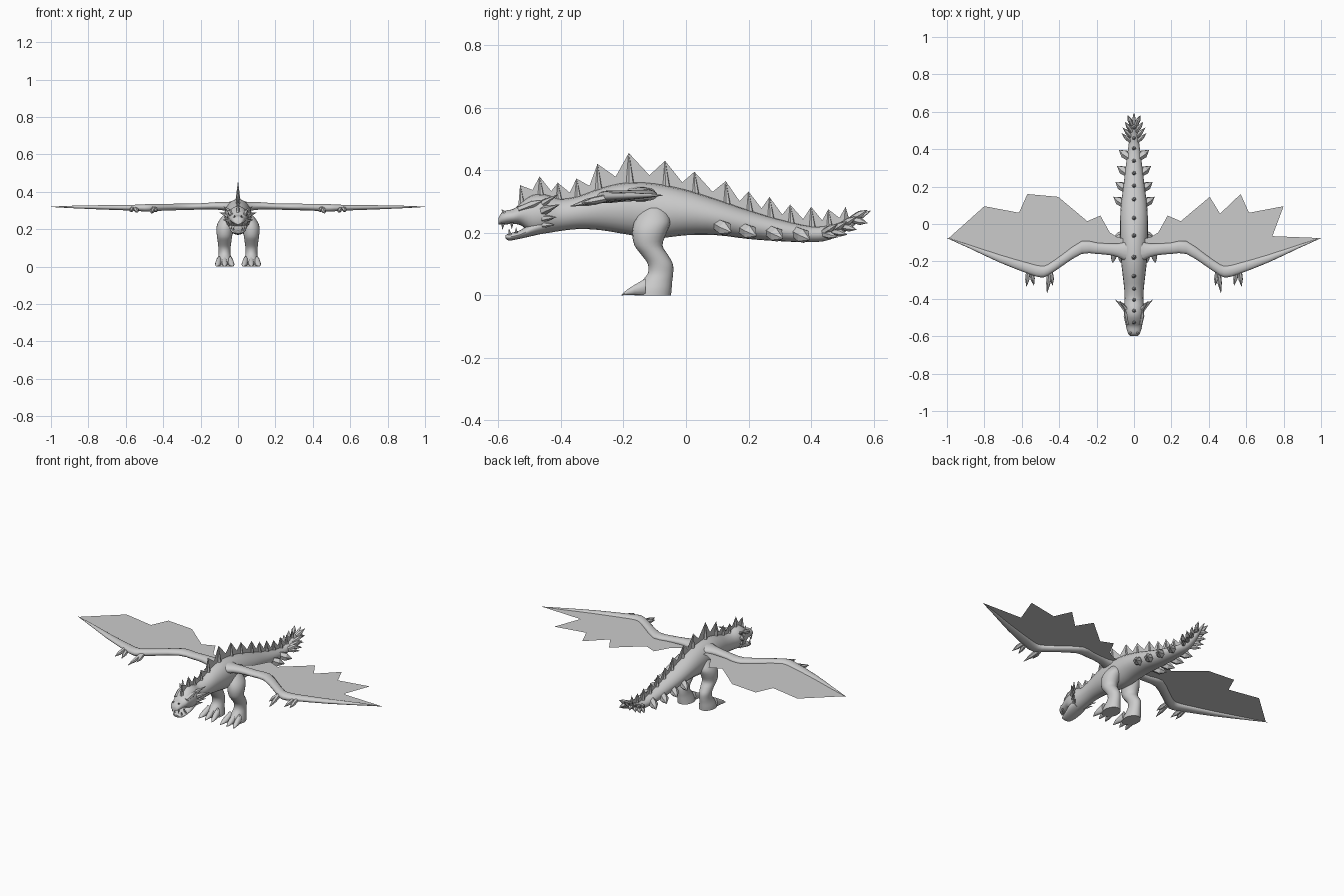
import bpy, bmesh, math
from mathutils import Vector

if "Cube" in bpy.data.objects:
    bpy.data.objects.remove(bpy.data.objects["Cube"])

skin = bpy.data.materials.new("grey_skin")
skin.diffuse_color = (0.6, 0.6, 0.6, 1)
skin.use_nodes = True
skin.node_tree.nodes["Principled BSDF"].inputs["Base Color"].default_value = skin.diffuse_color


def finish(bm, name, smooth=True):
    me = bpy.data.meshes.new(name)
    bm.to_mesh(me)
    bm.free()
    ob = bpy.data.objects.new(name, me)
    bpy.context.collection.objects.link(ob)
    me.materials.append(skin)
    if smooth:
        bpy.ops.object.select_all(action='DESELECT')
        bpy.context.view_layer.objects.active = ob
        ob.select_set(True)
        bpy.ops.object.shade_smooth_by_angle(angle=math.radians(45))
    return ob


def spline(rows, sub):
    """Catmull-Rom interpolation of station rows."""
    out, n = [], len(rows)
    for i in range(n - 1):
        p = [rows[max(0, min(n - 1, i + k))] for k in (-1, 0, 1, 2)]
        for s in range(sub):
            t = s / sub
            out.append([0.5 * (2 * b + (c - a) * t + (2 * a - 5 * b + 4 * c - d) * t * t
                               + (3 * b - a - 3 * c + d) * t ** 3) for a, b, c, d in zip(*p)])
    return out + [list(rows[-1])]


def add_loft(bm, rings):
    loops = [[bm.verts.new(p) for p in r] for r in rings]
    n = len(loops[0])
    for a, b in zip(loops, loops[1:]):
        for i in range(n):
            bm.faces.new((a[i], a[(i + 1) % n], b[(i + 1) % n], b[i]))
    bm.faces.new(loops[0])
    bm.faces.new(loops[-1])
    bmesh.ops.recalc_face_normals(bm, faces=bm.faces)


def ring(c, u, v, n=20):
    return [Vector(c) + Vector(u) * math.cos(2 * math.pi * i / n)
            + Vector(v) * math.sin(2 * math.pi * i / n) for i in range(n)]


def body_loft(name, rows, sub=3):
    """Rows are y, top z, bottom z, half width."""
    bm = bmesh.new()
    add_loft(bm, [ring((0, y, (t + b) / 2), (w, 0, 0), (0, 0, (t - b) / 2))
                  for y, t, b, w in spline(rows, sub)])
    return finish(bm, name)


def spike(bm, base, tip, r, n=6, waist=None):
    """Cone, or a faceted thorn that bulges at the waist."""
    base, tip = Vector(base), Vector(tip)
    d = (tip - base).normalized()
    u = d.orthogonal().normalized()
    v = d.cross(u)
    rings = [ring(base, u * r, v * r, n)]
    if waist:
        rings.append(ring(base.lerp(tip, 0.55), u * waist, v * waist, n))
    rings.append(ring(tip, u * r * 0.06, v * r * 0.06, n))
    add_loft(bm, rings)


def mirrored(name, spikes, **kw):
    bm = bmesh.new()
    for s in (1, -1):
        for b, t, r in spikes:
            spike(bm, (s * b[0], b[1], b[2]), (s * t[0], t[1], t[2]), r, **kw)
    return finish(bm, name, False)


# Trunk from upper jaw to tail tip
trunk = [(-.60, .247, .226, .018), (-.585, .268, .226, .032), (-.55, .277, .228, .042),
         (-.525, .298, .222, .047), (-.49, .32, .195, .053), (-.45, .322, .198, .055),
         (-.40, .308, .206, .05), (-.34, .318, .212, .053), (-.27, .343, .208, .061),
         (-.19, .36, .195, .07), (-.10, .357, .182, .074), (0, .337, .192, .075),
         (.1, .306, .192, .07), (.2, .272, .18, .057), (.3, .242, .173, .045),
         (.4, .22, .17, .032), (.46, .224, .178, .024), (.52, .243, .21, .016),
         (.59, .272, .268, .003)]
body_loft("body", trunk)

# Lower jaw
body_loft("lower_jaw", [(-.577, .192, .182, .02), (-.565, .198, .175, .031),
                        (-.53, .208, .181, .041), (-.49, .235, .19, .048),
                        (-.45, .25, .2, .045)])


def top_z(y):
    for a, b in zip(trunk, trunk[1:]):
        if a[0] <= y <= b[0]:
            return a[1] + (b[1] - a[1]) * (y - a[0]) / (b[0] - a[0])
    return trunk[-1][1]


# Teeth and nostril bumps
mirrored("teeth", [((.02, -.585, .23), (.02, -.587, .21), .006),
                   ((.036, -.557, .232), (.036, -.557, .212), .006),
                   ((.024, -.563, .193), (.024, -.566, .213), .006),
                   ((.036, -.543, .2), (.036, -.543, .217), .005)])
mirrored("nostrils", [((.016, -.575, .258), (.02, -.59, .275), .009)])
# Brow ridges and cheek frills
mirrored("brow_ridges", [((.034, -.535, .274), (.05, -.455, .305), .011)], waist=.013)
mirrored("cheek_frill", [((.042, -.455, .295), (.078, -.41, .322), .012),
                         ((.046, -.455, .27), (.10, -.405, .29), .016),
                         ((.044, -.455, .245), (.08, -.415, .25), .013),
                         ((.04, -.455, .225), (.062, -.42, .225), .011)])

# Back spines and the thin crest stretched between them
tips = [(-.53, .352), (-.468, .38), (-.41, .36), (-.35, .373), (-.283, .42), (-.183, .455),
        (-.067, .43), (.027, .395), (.127, .365), (.2, .332), (.267, .314), (.333, .29),
        (.4, .283), (.455, .275), (.51, .282)]
bm = bmesh.new()
for y, z in tips:
    h = z - top_z(y)
    spike(bm, (0, y + .005, top_z(y) - .012), (0, y, z), .008 + .07 * h)
finish(bm, "back_spines", False)
bm = bmesh.new()
for (y0, z0), (y1, z1) in zip(tips, tips[1:]):
    ym = (y0 + y1) / 2 + .008
    zm = top_z(ym) + .3 * ((z0 - top_z(y0)) + (z1 - top_z(y1))) / 2
    for ya, za, yb, zb in ((y0, z0, ym, zm), (ym, zm, y1, z1)):
        bm.faces.new([bm.verts.new((0, *p)) for p in
                      ((ya, top_z(ya) - .02), (yb, top_z(yb) - .02), (yb, zb), (ya, za))])
finish(bm, "back_crest", False)

# Chunky thorns along the tail sides
mirrored("tail_thorns", [((w - .02, y - .02, z + .01), (w + .043, y + .025, z - .015), .019)
                         for y, z, w in ((.12, .217, .066), (.2, .205, .056),
                                         (.285, .197, .047), (.37, .193, .037))],
         waist=.024)
# Splayed thorns at the tail tip
mirrored("tail_tip_thorns", [((.012, y, z), (x, y + .05, z + dz), .011)
                             for y, z, x in ((.435, .198, .066), (.465, .206, .06),
                                             (.495, .222, .048), (.53, .243, .033))
                             for dz in (-.012, .03)], waist=.012)

# Legs: rows are z, front y, back y, inner x, outer x
leg = [(0, -.165, -.048, .026, .115), (.02, -.16, -.046, .03, .113), (.045, -.142, -.044, .036, .107),
       (.07, -.122, -.041, .04, .103), (.1, -.122, -.042, .04, .105), (.13, -.143, -.058, .036, .108),
       (.16, -.165, -.075, .032, .112), (.2, -.172, -.062, .025, .116), (.235, -.165, -.05, .02, .108),
       (.27, -.145, -.06, .01, .083), (.29, -.125, -.08, .01, .06)]
for s, side in ((1, "left"), (-1, "right")):
    bm = bmesh.new()
    add_loft(bm, [ring((s * (i + o) / 2, (f + b) / 2, z), ((o - i) / 2, 0, 0), (0, (b - f) / 2, 0))
                  for z, f, b, i, o in spline(leg, 3)])
    finish(bm, side + "_leg")
    # Three toes with pointed claws
    bm = bmesh.new()
    for x, dx in ((.04, -.008), (.071, 0), (.102, .008)):
        toe = [(-.13, .055, .014), (-.165, .034, .016), (-.187, .02, .012), (-.207, .002, .002)]
        add_loft(bm, [ring((s * (x + dx * k / 2), y, h / 2), (w, 0, 0), (0, 0, h / 2), 10)
                      for k, (y, h, w) in enumerate(toe)])
    finish(bm, side + "_toes")

# Wing arms: rows are x, front y, back y, centre z, half height
arm = [(0, -.24, -.06, .315, .035), (.06, -.19, -.1, .322, .025), (.12, -.168, -.105, .325, .02),
       (.2, -.16, -.1, .322, .017), (.28, -.16, -.092, .32, .018), (.38, -.222, -.16, .318, .018),
       (.46, -.276, -.215, .315, .02), (.5, -.285, -.222, .314, .02), (.56, -.268, -.208, .315, .016),
       (.72, -.205, -.163, .317, .012), (.88, -.13, -.111, .319, .007), (1.0, -.076, -.074, .32, .001)]
# Membrane trailing edge, from body out to the tip
edge = [(.05, -.08), (.09, -.07), (.13, -.045), (.18, .045), (.25, .015), (.405, .145), (.46, .055),
        (.57, .16), (.59, .015), (.8, .095), (.74, -.065), (.99, -.075)]
edge[8] = (.615, .06)
lead = [(.88, -.12), (.72, -.185), (.5, -.25), (.28, -.12), (.05, -.14)]
for s, side in ((1, "left"), (-1, "right")):
    bm = bmesh.new()
    add_loft(bm, [ring((s * x, (f + b) / 2, z), (0, (b - f) / 2, 0), (0, 0, h), 14)
                  for x, f, b, z, h in spline(arm, 2)])
    finish(bm, side + "_wing_arm")
    bm = bmesh.new()
    face = bm.faces.new([bm.verts.new((s * x, y, .32)) for x, y in edge + lead])
    if face.normal.z < 0 or s > 0:
        face.normal_update()
    if face.normal.z < 0:
        face.normal_flip()
    bmesh.ops.triangulate(bm, faces=[face])
    finish(bm, side + "_wing_membrane", False)

# Wing claws at the wrist
mirrored("wing_claws", [((.45, -.25, .312), (.465, -.37, .285), .014),
                        ((.445, -.25, .312), (.435, -.33, .295), .01),
                        ((.55, -.25, .312), (.535, -.33, .29), .012),
                        ((.565, -.25, .312), (.575, -.335, .295), .012)], waist=.012)
